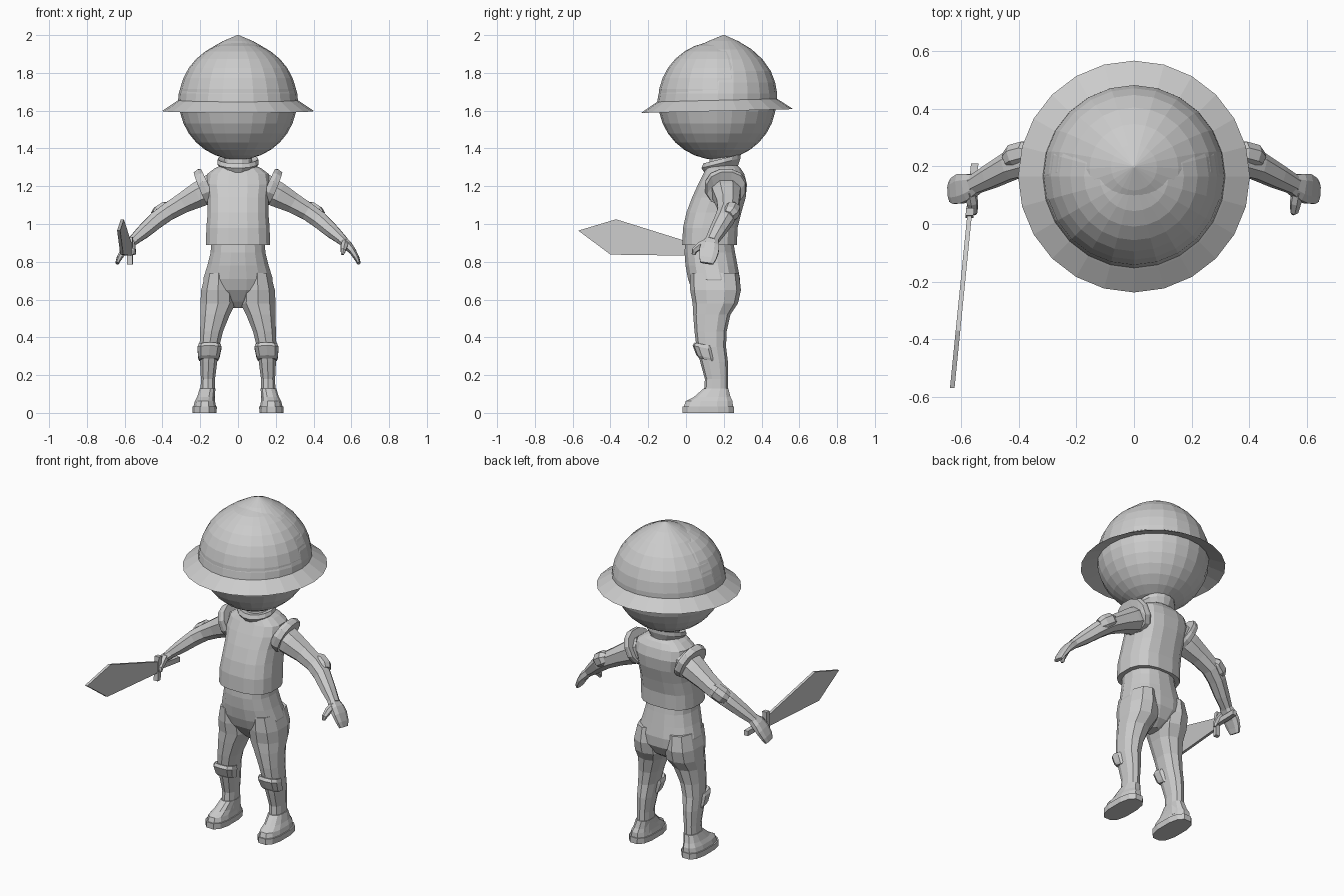
import bpy, bmesh, math
from mathutils import Vector

grey = bpy.data.materials.new("plain grey")
grey.diffuse_color = (0.6, 0.6, 0.6, 1)


def finish(name, bm):
    bmesh.ops.recalc_face_normals(bm, faces=bm.faces)
    me = bpy.data.meshes.new(name)
    bm.to_mesh(me)
    bm.free()
    me.materials.append(grey)
    ob = bpy.data.objects.new(name, me)
    bpy.context.collection.objects.link(ob)
    return ob


def skin(name, rings, caps=True):
    """Join rings of points into a surface."""
    bm = bmesh.new()
    vs = [[bm.verts.new(p) for p in r] for r in rings]
    n = len(rings[0])
    for a, b in zip(vs, vs[1:]):
        for i in range(n):
            j = (i + 1) % n
            bm.faces.new((a[i], a[j], b[j], b[i]))
    if caps:
        bm.faces.new(vs[0][::-1])
        bm.faces.new(vs[-1])
    return finish(name, bm)


def oval(n, power):
    """Unit superellipse, power 1 is round and lower is boxier."""
    for i in range(n):
        t = 2 * math.pi * (i + 0.5) / n
        c, s = math.cos(t), math.sin(t)
        yield (math.copysign(abs(c) ** power, c), math.copysign(abs(s) ** power, s))


def stack(name, rows, n=12, power=0.85, caps=True, tilt=0.0):
    """Level rings given as z, x min, x max, y min, y max."""
    rings = []
    for z, x0, x1, y0, y1 in rows:
        cx, cy, rx, ry = (x0 + x1) / 2, (y0 + y1) / 2, (x1 - x0) / 2, (y1 - y0) / 2
        rings.append([(cx + rx * u, cy + ry * v, z + tilt * ry * v) for u, v in oval(n, power)])
    return skin(name, rings, caps)


def tube(name, rows, n=8, power=0.9):
    """Rings square to a path, given as x, y, z, thickness, width along y."""
    pts = [Vector(r[:3]) for r in rows]
    rings = []
    for i, r in enumerate(rows):
        d = (pts[min(i + 1, len(pts) - 1)] - pts[max(i - 1, 0)]).normalized()
        side = (Vector((0, 1, 0)) - d * d.y).normalized()
        up = side.cross(d)
        rings.append([pts[i] + up * r[3] * u + side * r[4] * v for u, v in oval(n, power)])
    return skin(name, rings)


def mirrored(ob):
    m = ob.modifiers.new("mirror", 'MIRROR')
    m.use_axis = (True, False, False)
    m.use_clip = False
    m.use_mirror_merge = False
    return ob


def prism(name, outline, place):
    """Flat outline of (y, z) points between two sides."""
    return skin(name, [[place(y, z, s) for y, z in outline] for s in (-1, 1)])


# head
bm = bmesh.new()
bmesh.ops.create_uvsphere(bm, u_segments=24, v_segments=16, radius=0.313)
bmesh.ops.translate(bm, verts=bm.verts, vec=(0, 0.165, 1.653))
finish("head", bm)

# helmet dome with its point, then the sloping brim
dome = [(0.318, 1.645), (0.314, 1.69), (0.297, 1.75), (0.268, 1.81), (0.218, 1.872),
        (0.155, 1.925), (0.08, 1.968), (0.004, 2.0)]
circle = [(math.sin(i * math.pi / 12), math.cos(i * math.pi / 12)) for i in range(24)]
skin("helmet_dome", [[(r * u, 0.165 + r * v + 0.035 * max(0, z - 1.65) / 0.35, z)
                      for u, v in circle] for r, z in dome])
brim = [(0.306, 1.662), (0.325, 1.65), (0.403, 1.598), (0.320, 1.628), (0.306, 1.635)]
skin("helmet_brim", [[(r * u, 0.165 + r * v, z + 0.025 * r * v) for u, v in circle]
                     for r, z in brim], caps=False)

# neck and collar
stack("neck", [(1.24, -0.08, 0.08, 0.11, 0.26), (1.40, -0.075, 0.075, 0.13, 0.27)], 12, 1)
stack("collar", [(1.26, -0.09, 0.09, 0.09, 0.27), (1.295, -0.09, 0.09, 0.095, 0.28),
                 (1.322, -0.112, 0.112, 0.08, 0.29), (1.345, -0.108, 0.108, 0.09, 0.29),
                 (1.335, -0.08, 0.08, 0.12, 0.27)], 16, 1, tilt=0.25)

# vest
stack("vest", [(0.89, -0.172, 0.172, -0.022, 0.272), (0.98, -0.17, 0.17, -0.018, 0.275),
               (1.06, -0.163, 0.163, 0.0, 0.295), (1.14, -0.163, 0.163, 0.03, 0.318),
               (1.21, -0.175, 0.175, 0.062, 0.325), (1.265, -0.165, 0.165, 0.09, 0.31),
               (1.295, -0.125, 0.125, 0.105, 0.29), (1.31, -0.09, 0.09, 0.115, 0.275)],
      16, 0.75)

# hips
stack("hips", [(0.92, -0.145, 0.145, -0.005, 0.25), (0.85, -0.147, 0.147, -0.01, 0.262),
               (0.78, -0.165, 0.165, -0.005, 0.275), (0.71, -0.187, 0.187, 0.008, 0.288),
               (0.65, -0.175, 0.175, 0.03, 0.285), (0.59, -0.10, 0.10, 0.075, 0.25),
               (0.555, -0.03, 0.03, 0.11, 0.2)], 16, 0.85)

# legs
mirrored(stack("leg", [(0.74, 0.03, 0.175, 0.02, 0.28), (0.65, 0.012, 0.199, 0.022, 0.291),
                       (0.58, 0.008, 0.203, 0.035, 0.275), (0.52, 0.04, 0.202, 0.038, 0.235),
                       (0.43, 0.077, 0.203, 0.045, 0.215), (0.35, 0.097, 0.206, 0.055, 0.212),
                       (0.27, 0.108, 0.203, 0.075, 0.222), (0.18, 0.12, 0.198, 0.1, 0.222),
                       (0.11, 0.12, 0.2, 0.095, 0.222), (0.05, 0.12, 0.215, 0.08, 0.235)],
               10, 0.85))

# knee pads wrap the front of each knee
mirrored(stack("knee_pad", [(0.28, 0.103, 0.208, 0.07, 0.16), (0.295, 0.096, 0.213, 0.055, 0.16),
                            (0.345, 0.085, 0.217, 0.035, 0.15), (0.362, 0.09, 0.21, 0.045, 0.15)],
               10, 0.7, tilt=-0.2))

# shoes: sole, then a wedge rising to the ankle
mirrored(stack("sole", [(0.0, 0.112, 0.242, -0.022, 0.258), (0.035, 0.11, 0.243, -0.022, 0.258)],
               12, 0.75))
mirrored(stack("shoe", [(0.035, 0.115, 0.237, -0.015, 0.252), (0.062, 0.12, 0.23, -0.005, 0.25),
                        (0.085, 0.122, 0.218, 0.04, 0.238), (0.13, 0.118, 0.203, 0.092, 0.226)],
               12, 0.8))

# arms, bending forward at the elbow
mirrored(tube("arm", [(0.13, 0.21, 1.195, 0.08, 0.085), (0.21, 0.215, 1.155, 0.072, 0.078),
                      (0.29, 0.222, 1.112, 0.058, 0.064), (0.37, 0.222, 1.065, 0.05, 0.058),
                      (0.43, 0.202, 1.022, 0.048, 0.052), (0.50, 0.165, 0.96, 0.04, 0.044),
                      (0.56, 0.135, 0.908, 0.027, 0.035)]))

# armhole rims and elbow pads
mirrored(tube("armhole_rim", [(0.155, 0.21, 1.205, 0.098, 0.11), (0.172, 0.21, 1.197, 0.104, 0.112),
                              (0.196, 0.212, 1.187, 0.098, 0.105), (0.196, 0.212, 1.187, 0.08, 0.085)],
              12, 0.9))
mirrored(tube("elbow_pad", [(0.36, 0.242, 1.085, 0.035, 0.035), (0.38, 0.246, 1.077, 0.046, 0.044),
                            (0.415, 0.236, 1.055, 0.046, 0.044), (0.435, 0.222, 1.04, 0.035, 0.033)]))

# hands: flat palm with fingers, and a thumb
mirrored(tube("hand", [(0.545, 0.14, 0.92, 0.026, 0.034), (0.58, 0.128, 0.887, 0.026, 0.05),
                       (0.605, 0.122, 0.858, 0.02, 0.055), (0.628, 0.115, 0.82, 0.015, 0.048),
                       (0.64, 0.11, 0.792, 0.01, 0.036)], 8, 0.75))
mirrored(tube("thumb", [(0.568, 0.115, 0.905, 0.02, 0.022), (0.562, 0.075, 0.885, 0.02, 0.02),
                        (0.557, 0.045, 0.86, 0.015, 0.017), (0.553, 0.04, 0.838, 0.008, 0.01)], 6))

# sword: blade, upright guard and grip, leaning outward to the front
def lean(half):
    return lambda y, z, s: (-0.573 + 0.1 * (y - 0.02) + half * s, y, z)

prism("sword_blade", [(0.03, 0.832), (0.03, 0.9), (-0.37, 1.025), (-0.57, 0.965), (-0.4, 0.838)],
      lean(0.008))
prism("sword_guard", [(0.02, 0.785), (0.045, 0.785), (0.055, 0.93), (0.03, 0.93)], lean(0.014))
prism("sword_grip", [(0.04, 0.85), (0.04, 0.88), (0.21, 0.868), (0.21, 0.838)], lean(0.013))
